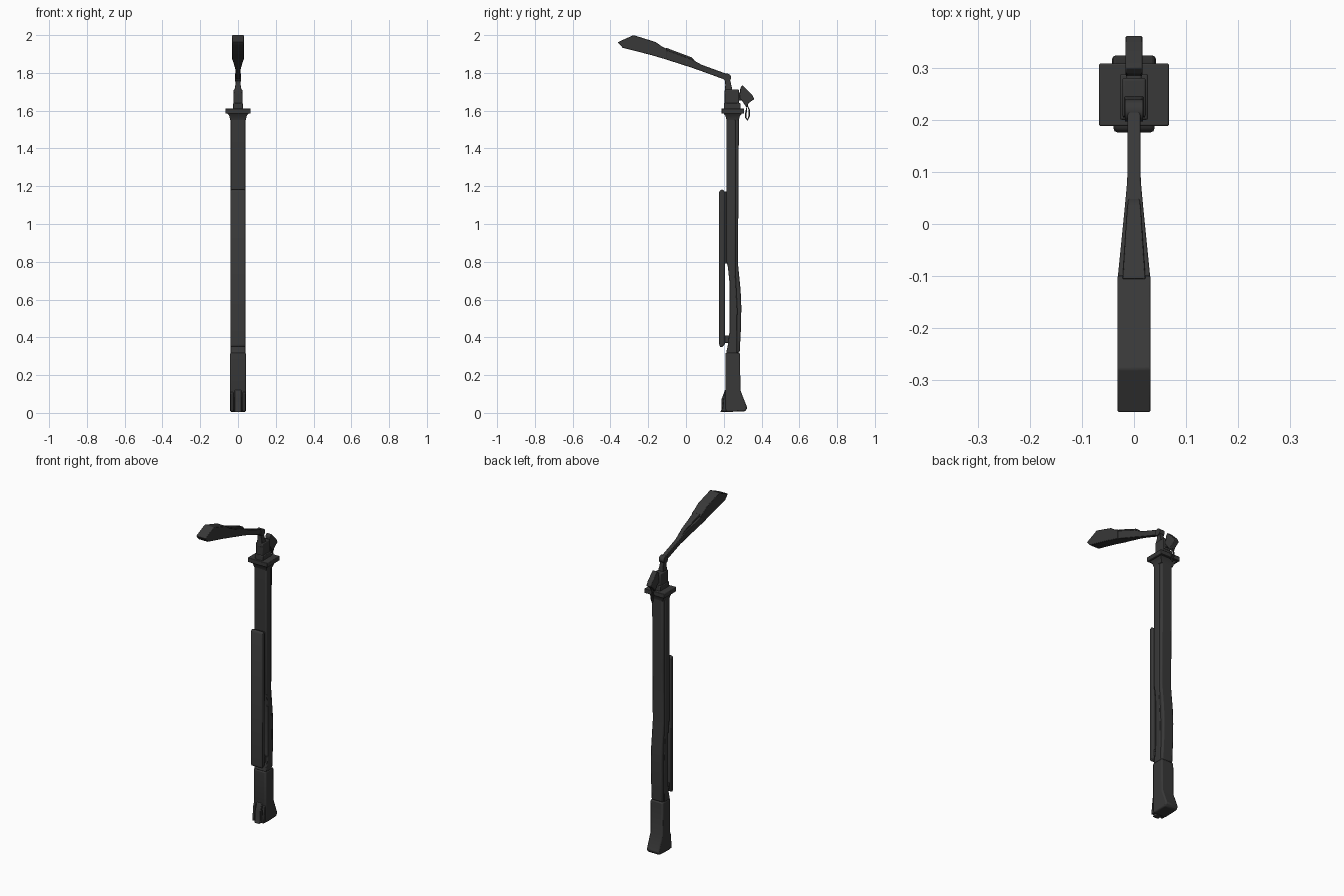
import bpy, bmesh, math
from mathutils import Vector

cube = bpy.data.objects.get("Cube")
if cube:
    bpy.data.objects.remove(cube, do_unlink=True)


def material(name, v):
    m = bpy.data.materials.new(name)
    m.use_nodes = True
    m.diffuse_color = (v, v, v, 1)
    m.node_tree.nodes["Principled BSDF"].inputs["Base Color"].default_value = (v, v, v, 1)
    return m


GREY = material("charcoal grey", 0.04)


def finish(name, bm, bevel=0.0, segments=2):
    bmesh.ops.recalc_face_normals(bm, faces=bm.faces)
    mesh = bpy.data.meshes.new(name)
    bm.to_mesh(mesh)
    bm.free()
    mesh.materials.append(GREY)
    ob = bpy.data.objects.new(name, mesh)
    bpy.context.collection.objects.link(ob)
    if bevel:
        mod = ob.modifiers.new("bevel", 'BEVEL')
        mod.width, mod.segments = bevel, segments
        mod.limit_method, mod.angle_limit = 'ANGLE', math.radians(35)
    bpy.ops.object.select_all(action='DESELECT')
    bpy.context.view_layer.objects.active = ob
    ob.select_set(True)
    bpy.ops.object.shade_smooth_by_angle(angle=math.radians(35))
    return ob


def side_profile(name, points, half, bevel=0.0, x=0.0):
    """Extrude a (y, z) outline across x."""
    bm = bmesh.new()
    face = bm.faces.new([bm.verts.new((x - half, y, z)) for y, z in points])
    res = bmesh.ops.extrude_face_region(bm, geom=[face])
    verts = [v for v in res["geom"] if isinstance(v, bmesh.types.BMVert)]
    bmesh.ops.translate(bm, verts=verts, vec=(2 * half, 0, 0))
    return finish(name, bm, bevel)


def loft(name, sections, bevel=0.0):
    """Join rectangular sections given as (half x, lower (y, z), upper (y, z))."""
    bm = bmesh.new()
    loops = [[bm.verts.new((sx * w, *p)) for sx, p in ((-1, lo), (1, lo), (1, hi), (-1, hi))]
             for w, lo, hi in sections]
    for a, b in zip(loops, loops[1:]):
        for i in range(4):
            j = (i + 1) % 4
            bm.faces.new((a[i], a[j], b[j], b[i]))
    bm.faces.new(loops[0])
    bm.faces.new(loops[-1])
    return finish(name, bm, bevel)


def pin(name, y, z, radius, half):
    bm = bmesh.new()
    bmesh.ops.create_cone(bm, cap_ends=True, segments=20, radius1=radius, radius2=radius, depth=2 * half)
    for v in bm.verts:
        v.co = Vector((v.co.z, y + v.co.x, z + v.co.y))
    return finish(name, bm)


def box(name, half, y0, y1, z0, z1, bevel=0.0, x=0.0):
    return side_profile(name, [(y0, z0), (y1, z0), (y1, z1), (y0, z1)], half, bevel, x)


# Foot and lower sleeve
side_profile("lower_sleeve", [(0.208, 0.02), (0.215, 0.005), (0.312, 0.008), (0.325, 0.025),
                              (0.288, 0.12), (0.286, 0.318), (0.208, 0.318)], 0.042, 0.007)
side_profile("foot_latch", [(0.18, 0.004), (0.22, 0.004), (0.22, 0.125), (0.206, 0.12),
                            (0.189, 0.075), (0.189, 0.02)], 0.018, 0.003)
for side in (-1, 1):
    side_profile("foot_guard", [(0.192, 0.008), (0.22, 0.008), (0.22, 0.12), (0.203, 0.105)],
                 0.007, 0.002, side * 0.032)

# Main column with the scooped grip and the swelling back cover
side_profile("column", [(0.212, 0.315), (0.27, 0.315), (0.272, 0.55), (0.262, 0.75), (0.262, 1.58),
                        (0.215, 1.58), (0.215, 0.8), (0.222, 0.77), (0.229, 0.7), (0.229, 0.42),
                        (0.222, 0.36)], 0.041, 0.005)
side_profile("back_cover", [(0.25, 0.318), (0.284, 0.318), (0.291, 0.45), (0.293, 0.56), (0.289, 0.65),
                            (0.274, 0.8), (0.278, 1.15), (0.28, 1.57), (0.25, 1.57)], 0.037, 0.008)

# Front rail and its brackets
side_profile("front_rail", [(0.176, 0.355), (0.186, 0.345), (0.206, 0.362), (0.206, 1.165),
                            (0.197, 1.182), (0.184, 1.182), (0.176, 1.17)], 0.039, 0.007)
box("upper_rail_mount", 0.032, 0.195, 0.225, 0.79, 1.172, 0.003)
box("lower_rail_mount", 0.032, 0.195, 0.235, 0.37, 0.41, 0.003)

# Collar and square plate
loft("collar", [(0.041, (0.215, 1.55), (0.28, 1.55)), (0.046, (0.209, 1.572), (0.285, 1.572)),
                (0.06, (0.195, 1.59), (0.3, 1.59))])
box("collar_plate", 0.067, 0.188, 0.308, 1.584, 1.611, 0.003)

# Neck block with a stepped hinge tower
box("neck_block", 0.027, 0.2, 0.288, 1.605, 1.64, 0.004)
box("neck_tower", 0.023, 0.205, 0.28, 1.63, 1.712, 0.005)
loft("neck_link", [(0.022, (0.204, 1.69), (0.25, 1.69)), (0.014, (0.208, 1.735), (0.24, 1.735)),
                   (0.01, (0.205, 1.78), (0.23, 1.78))], 0.002)
pin("hinge_pin", 0.218, 1.775, 0.021, 0.017)

# Raised arm widening into the flat head
loft("arm", [(0.012, (0.222, 1.758), (0.228, 1.79)), (0.013, (0.075, 1.812), (0.083, 1.843)),
             (0.018, (0.02, 1.831), (0.03, 1.872)), (0.031, (-0.115, 1.874), (-0.1, 1.92))], 0.003)
side_profile("head", [(-0.1, 1.87), (-0.19, 1.896), (-0.335, 1.933), (-0.362, 1.962), (-0.278, 2.0),
                      (-0.16, 1.963), (-0.125, 1.938), (-0.1, 1.927)], 0.032, 0.003)
loft("arm_rib", [(0.01, (0.055, 1.84), (0.052, 1.858)), (0.013, (0.03, 1.86), (0.03, 1.882)),
                 (0.022, (-0.11, 1.9), (-0.105, 1.933))], 0.002)

# Tilted rear lug with a thin hanging loop
side_profile("rear_lug", [(0.283, 1.672), (0.32, 1.618), (0.332, 1.64), (0.362, 1.662),
                          (0.35, 1.685), (0.3, 1.735), (0.288, 1.722)], 0.016, 0.003)
box("lug_mount", 0.014, 0.265, 0.3, 1.655, 1.695, 0.003)
curve = bpy.data.curves.new("hanging_loop", 'CURVE')
curve.dimensions, curve.bevel_depth, curve.bevel_resolution = '3D', 0.004, 2
spline = curve.splines.new('POLY')
path = [(0.325, 1.63), (0.336, 1.6), (0.334, 1.57), (0.325, 1.55), (0.316, 1.565), (0.318, 1.595)]
spline.points.add(len(path) - 1)
for p, (y, z) in zip(spline.points, path):
    p.co = (0, y, z, 1)
spline.use_cyclic_u = True
curve.materials.append(GREY)
bpy.context.collection.objects.link(bpy.data.objects.new("hanging_loop", curve))
